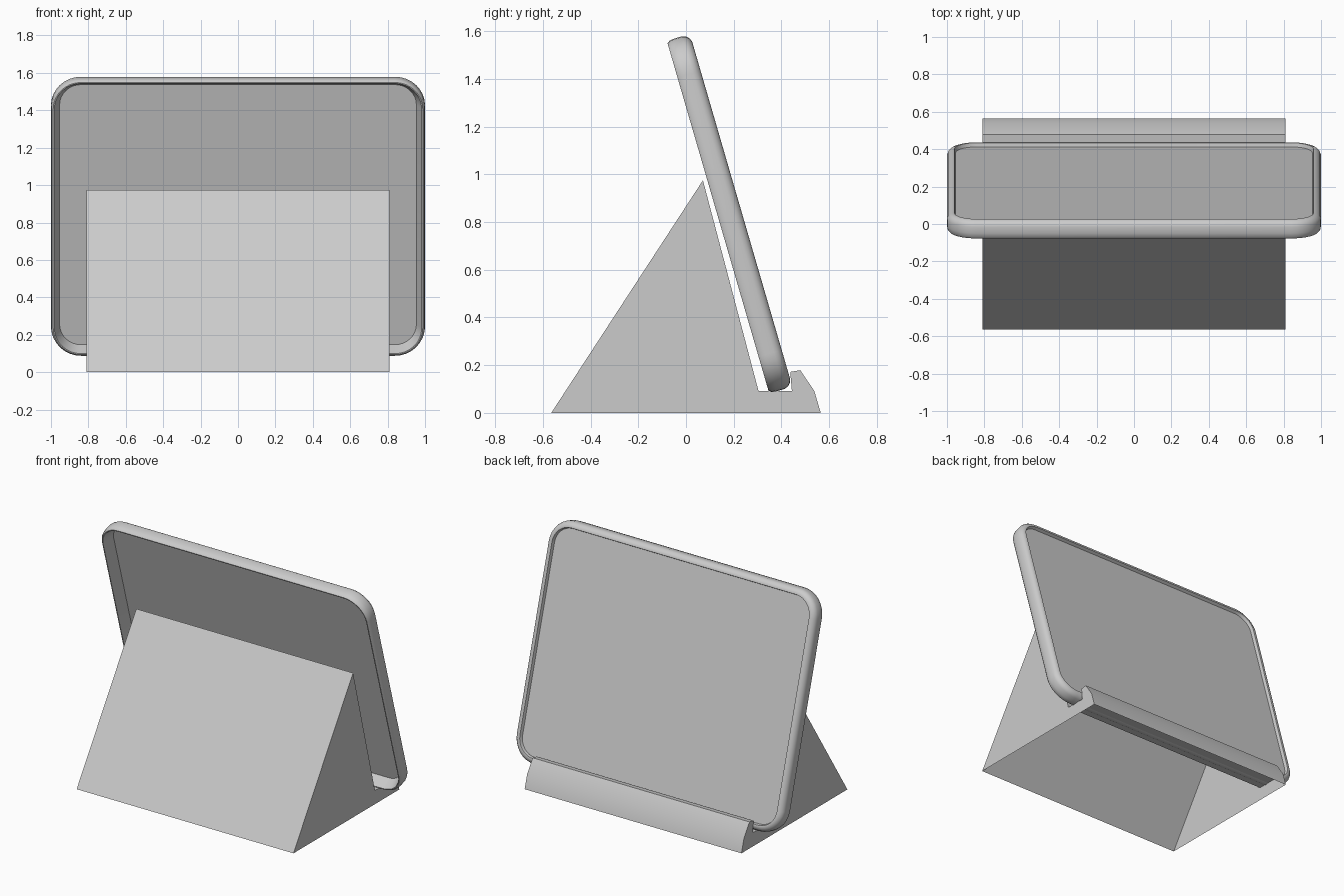
import bpy, bmesh, math

if "Cube" in bpy.data.objects:
    bpy.data.objects.remove(bpy.data.objects["Cube"])


def finish(bm, name, angle=30):
    bmesh.ops.recalc_face_normals(bm, faces=bm.faces[:])
    me = bpy.data.meshes.new(name)
    bm.to_mesh(me)
    bm.free()
    ob = bpy.data.objects.new(name, me)
    bpy.context.collection.objects.link(ob)
    bpy.ops.object.select_all(action='DESELECT')
    ob.select_set(True)
    bpy.context.view_layer.objects.active = ob
    bpy.ops.object.shade_smooth_by_angle(angle=math.radians(angle))
    return ob


# Stand: side profile (y, z) extruded across x, open underneath
profile = [(-0.565, 0), (0.071, 0.975), (0.304, 0.092), (0.444, 0.092), (0.437, 0.172),
           (0.479, 0.179), (0.538, 0.092), (0.565, 0)]
bm = bmesh.new()
ends = [[bm.verts.new((x, y, z)) for y, z in profile] for x in (-0.81, 0.81)]
for i in range(len(profile) - 1):
    bm.faces.new((ends[0][i], ends[0][i + 1], ends[1][i + 1], ends[1][i]))
for e in ends:
    bm.faces.new(e)
finish(bm, "stand")

# Tablet: rounded rectangle rings following a rim section, tilted back
TILT = math.radians(16.2)
U0, U1 = -0.019, 1.521      # lower and upper end along the tilted axis
RADIUS, SEG = 0.16, 8


def place(x, u, v):
    return (x, -math.sin(TILT) * u + math.cos(TILT) * v,
            math.cos(TILT) * u + math.sin(TILT) * v)


def ring(bm, inset, v):
    r = RADIUS - inset
    hx, hu, mid = 1 - RADIUS, (U1 - U0) / 2 - RADIUS, (U0 + U1) / 2
    out = []
    for k, (sx, su) in enumerate([(1, 1), (-1, 1), (-1, -1), (1, -1)]):
        for i in range(SEG + 1):
            a = math.pi / 2 * (k + i / SEG)
            out.append(bm.verts.new(place(sx * hx + r * math.cos(a),
                                          mid + su * hu + r * math.sin(a), v)))
    return out


# Rim section (inset, depth) from the rear of the panel around to the screen
section = [(0.046, 0.433), (0.018, 0.358), (0.012, 0.358), (0.003, 0.369), (0, 0.39), (0, 0.425),
           (0.006, 0.441), (0.018, 0.453), (0.033, 0.459), (0.040, 0.458), (0.046, 0.437)]
bm = bmesh.new()
rings = [ring(bm, i, v) for i, v in section]
n = len(rings[0])
for a, b in zip(rings, rings[1:]):
    for i in range(n):
        j = (i + 1) % n
        bm.faces.new((a[i], a[j], b[j], b[i]))
bm.faces.new(rings[0])
bm.faces.new(rings[-1])
finish(bm, "tablet", 40)
